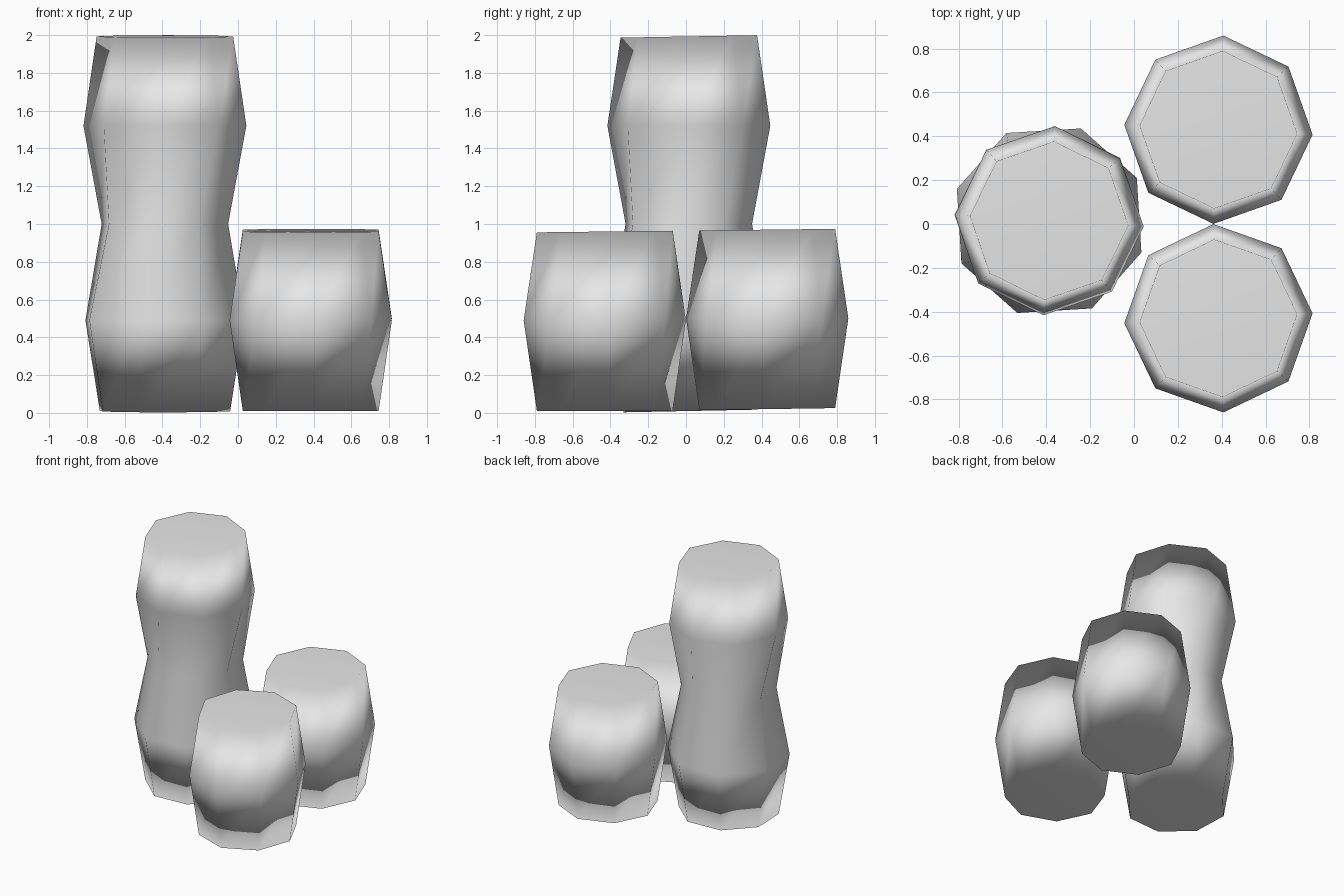
import bpy, bmesh
from math import cos, sin, radians, tau

cube = bpy.data.objects.get("Cube")
if cube:
    bpy.data.objects.remove(cube, do_unlink=True)

GREY = (0.8, 0.8, 0.8, 1.0)
grey = bpy.data.materials.new("plain_grey")
grey.use_nodes = True
grey.diffuse_color = GREY
grey.node_tree.nodes["Principled BSDF"].inputs["Base Color"].default_value = GREY

SIDES = 8


def barrel(name, x, y, rings):
    """Loft eight-sided rings of (radius, height, turn, slope along y)."""
    bm = bmesh.new()
    loops = []
    for r, z, turn, slope in rings:
        loop = []
        for i in range(SIDES):
            a = radians(turn) + tau * i / SIDES
            dy = r * sin(a)
            loop.append(bm.verts.new((x + r * cos(a), y + dy, z + slope * dy)))
        loops.append(loop)
    for low, high in zip(loops, loops[1:]):
        for i in range(SIDES):
            j = (i + 1) % SIDES
            bm.faces.new((low[i], low[j], high[j], high[i]))
    bm.faces.new(loops[0][::-1])
    bm.faces.new(loops[-1])
    for f in bm.faces:
        f.smooth = True
    mesh = bpy.data.meshes.new(name)
    bm.to_mesh(mesh)
    bm.free()
    mesh.materials.append(grey)
    obj = bpy.data.objects.new(name, mesh)
    bpy.context.collection.objects.link(obj)
    # Rim normals follow the large caps while the sides stay soft
    soft = obj.modifiers.new("soft_rims", "WEIGHTED_NORMAL")
    soft.mode = "FACE_AREA"
    soft.weight = 90
    soft.keep_sharp = False
    return obj


# Two short barrels, side by side
barrel("front_short_barrel", 0.385, -0.43,
       [(0.36, 0.01, 3, 0), (0.43, 0.49, 3, 0), (0.36, 0.96, 3, 0.012)])
barrel("back_short_barrel", 0.385, 0.43,
       [(0.36, 0.02, -3, 0.015), (0.43, 0.5, -3, 0), (0.36, 0.97, -3, 0.012)])

# Tall double barrel, narrowing at the waist with a slight twist
barrel("tall_double_barrel", -0.387, 0.015,
       [(0.365, 0.01, 26, 0.02), (0.445, 0.49, 26, 0), (0.345, 1.0, 31, 0),
        (0.432, 1.52, 41.5, 0), (0.362, 1.993, 41.5, 0.018)])
